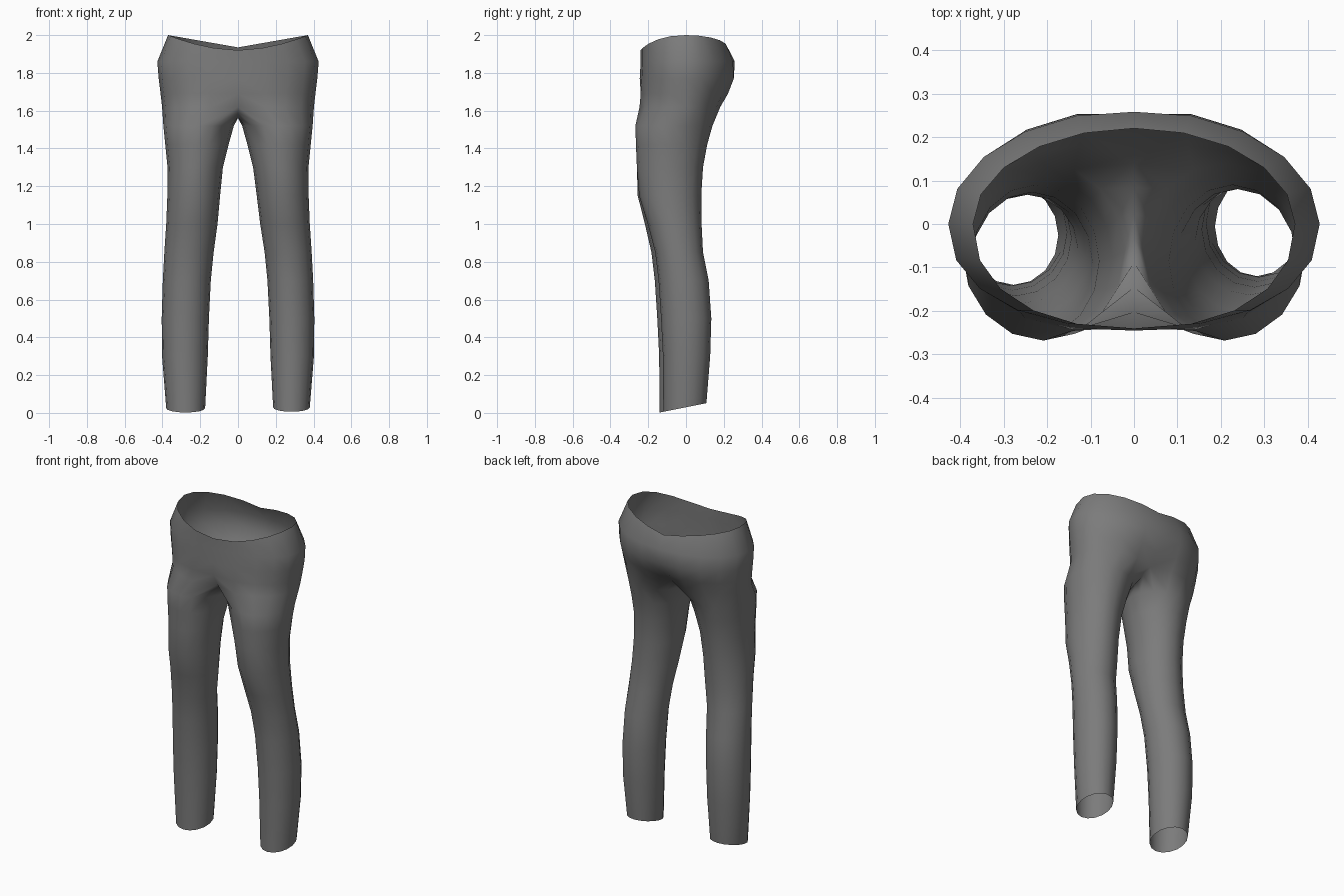
import bpy
import bmesh
from math import sin, cos, pi, exp

cube = bpy.data.objects.get("Cube")
if cube:
    bpy.data.objects.remove(cube, do_unlink=True)

SEGMENTS = 16   # points around each leg
OUTER = 11      # points on the outer arc, from front centre to back centre

# Hip levels: height, half width, front y, back y, front dent, back dent at the centre
HIPS = [
    (2.00, 0.37, -0.24, 0.22, 0.0, 0.0),
    (1.86, 0.427, -0.24, 0.262, 0.0, 0.004),
    (1.77, 0.42, -0.245, 0.268, 0.0, 0.015),
    (1.69, 0.41, -0.252, 0.238, 0.015, 0.03),
    (1.62, 0.402, -0.262, 0.20, 0.06, 0.06),
]
# Leg levels: height, inner x, outer x, front y, back y
LEGS = [
    (1.52, 0.022, 0.395, -0.268, 0.14),
    (1.42, 0.05, 0.385, -0.265, 0.112),
    (1.30, 0.08, 0.373, -0.26, 0.09),
    (1.15, 0.097, 0.374, -0.252, 0.077),
    (1.00, 0.113, 0.38, -0.21, 0.075),
    (0.85, 0.135, 0.39, -0.173, 0.08),
    (0.70, 0.15, 0.398, -0.155, 0.11),
    (0.50, 0.16, 0.404, -0.142, 0.124),
    (0.30, 0.166, 0.402, -0.132, 0.118),
    (0.03, 0.18, 0.38, -0.13, 0.098),
]


def hip_arc(level, waist):
    """Half ring on the left side, front centre to back centre."""
    z, width, front, back, dent_f, dent_b = level
    points = []
    for i in range(OUTER):
        t = -pi / 2 + pi * i / (OUTER - 1)
        c, s = max(0.0, cos(t)), sin(t)
        if c < 1e-6:
            c = 0.0
        x = width * (c ** 0.88 if s < 0 else c)
        dent = exp(-(x / 0.09) ** 2)
        if s < 0:
            y = -abs(s) ** 0.9 * (-front - dent_f * dent)
        else:
            y = s * (back - dent_b * dent)
        height = z
        if waist:   # waistband dips at the front and back
            height = 1.92 + 0.08 * c ** 1.6 if s < 0 else 1.935 + 0.065 * c
        points.append((x, y, height))
    return points


def crotch_seam(arc):
    """Points under the body joining back centre to front centre."""
    count = SEGMENTS - OUTER
    y_back, y_front, z = arc[-1][1], arc[0][1], arc[0][2]
    points = []
    for i in range(1, count + 1):
        u = i / (count + 1)
        points.append((0.0, y_back + (y_front - y_back) * u, z - 0.06 * sin(pi * u)))
    return points


def leg_ring(level, side, hem):
    z, inner, outer, front, back = level
    shift = 0.01 * side * min(1.0, max(0.0, (1.3 - z) / 0.4))
    inner += shift * 0.6
    cx, rx = (inner + outer) / 2, (outer - inner) / 2
    cy, ry = (front + back) / 2 + shift, (back - front) / 2
    points = []
    for i in range(SEGMENTS):
        a = 2 * pi * (i - (OUTER - 1) / 2) / SEGMENTS
        x, y = cx + rx * cos(a), cy + ry * sin(a)
        points.append((x, y, z + 0.2 * y if hem else z))   # hem slants to the front
    return points


def bridge(bm, upper, lower, closed):
    n = len(upper)
    for i in range(n if closed else n - 1):
        j = (i + 1) % n
        bm.faces.new((upper[i], upper[j], lower[j], lower[i]))


bm = bmesh.new()
for side in (1, -1):
    def add(points):
        return [bm.verts.new((side * x, y, z)) for x, y, z in points]

    # Hips
    arcs = [hip_arc(level, k == 0) for k, level in enumerate(HIPS)]
    rows = [add(a) for a in arcs]
    for upper, lower in zip(rows, rows[1:]):
        bridge(bm, upper, lower, False)
    # Leg, starting from the hip edge and the crotch seam
    rings = [rows[-1] + add(crotch_seam(arcs[-1]))]
    rings += [add(leg_ring(level, side, level is LEGS[-1])) for level in LEGS]
    for upper, lower in zip(rings, rings[1:]):
        bridge(bm, upper, lower, True)

# Sew both halves together along the middle
bmesh.ops.remove_doubles(bm, verts=bm.verts[:], dist=0.0005)
bmesh.ops.recalc_face_normals(bm, faces=bm.faces[:])
side_face = max(bm.faces, key=lambda f: f.calc_center_median().x)
if side_face.normal.x < 0:
    bmesh.ops.reverse_faces(bm, faces=bm.faces[:])
for face in bm.faces:
    face.smooth = True

mesh = bpy.data.meshes.new("trousers")
bm.to_mesh(mesh)
bm.free()
trousers = bpy.data.objects.new("trousers", mesh)
bpy.context.collection.objects.link(trousers)

# Grey cloth
cloth = bpy.data.materials.new("grey_cloth")
cloth.use_nodes = True
colour = (0.2, 0.2, 0.2, 1.0)
cloth.diffuse_color = colour
cloth.node_tree.nodes["Principled BSDF"].inputs["Base Color"].default_value = colour
mesh.materials.append(cloth)
